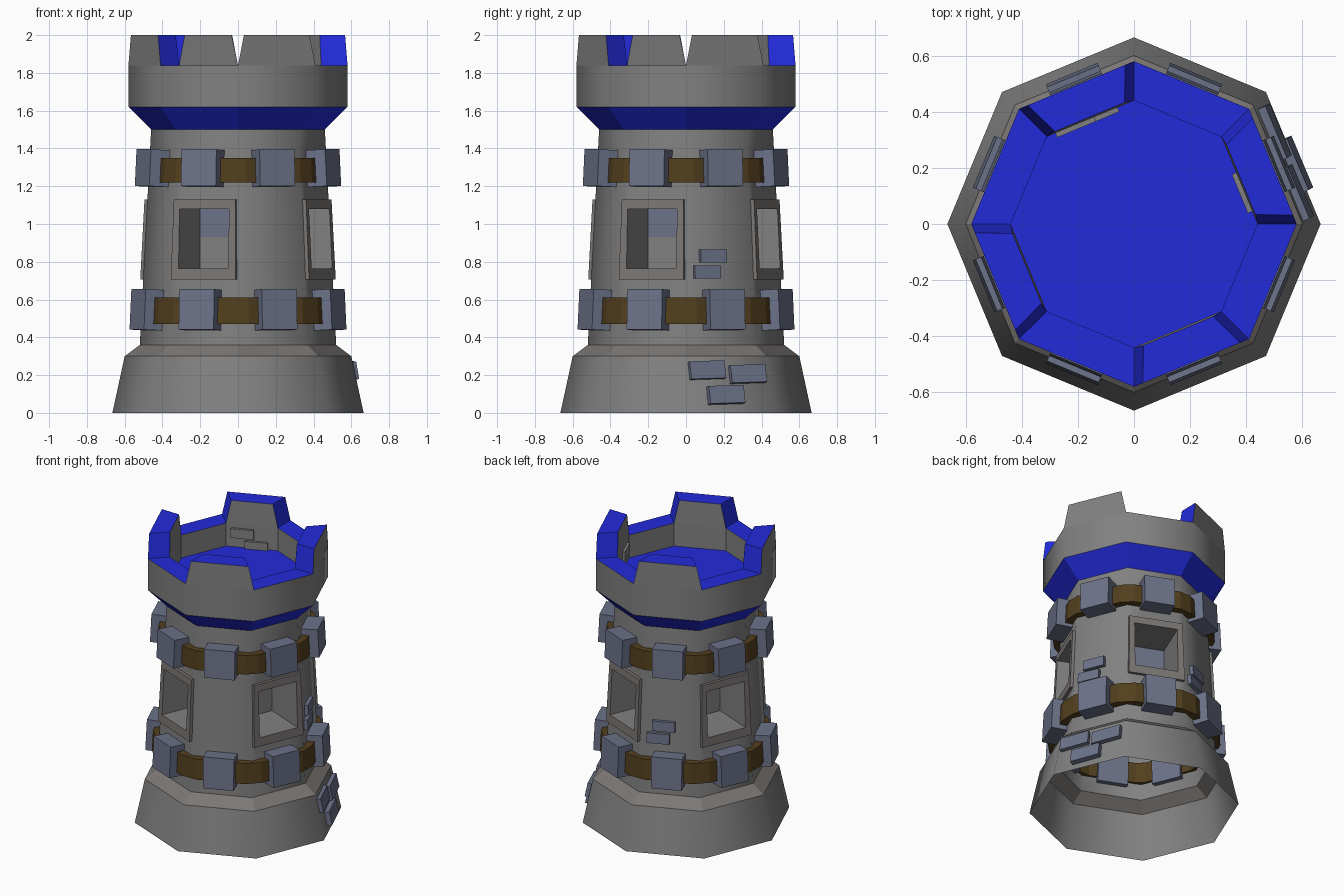
import bpy, bmesh, math
from mathutils import Matrix, Vector

if "Cube" in bpy.data.objects:
    bpy.data.objects.remove(bpy.data.objects["Cube"])

C = math.cos(math.pi / 8)          # apothem / radius of an octagon


def material(name, rgb):
    m = bpy.data.materials.new(name)
    m.diffuse_color = (*rgb, 1)
    m.use_nodes = True
    m.node_tree.nodes["Principled BSDF"].inputs["Base Color"].default_value = m.diffuse_color
    return m


STONE = material("grey stone", (0.22, 0.22, 0.22))
TRIM = material("warm grey trim", (0.20, 0.185, 0.175))
SLATE = material("slate blocks", (0.15, 0.17, 0.25))
WOOD = material("brown wood", (0.085, 0.05, 0.013))
BLUE = material("blue paint", (0.016, 0.024, 0.70))


def new_object(name, bm, mats, smooth=False, fix=False):
    bmesh.ops.remove_doubles(bm, verts=bm.verts, dist=0.0005)
    if fix:
        bmesh.ops.recalc_face_normals(bm, faces=bm.faces)
    for f in bm.faces:
        f.smooth = smooth
    me = bpy.data.meshes.new(name)
    bm.to_mesh(me)
    bm.free()
    for m in mats:
        me.materials.append(m)
    ob = bpy.data.objects.new(name, me)
    bpy.context.collection.objects.link(ob)
    return ob


def face(bm, pts, mat=0):
    f = bm.faces.new([bm.verts.new(p) for p in pts])
    f.material_index = mat
    return f


def corner(k, r, z):
    a = math.radians(45 * k)
    return Vector((r * math.cos(a), r * math.sin(a), z))


def on_face(k, u, d, z):
    """Point on octagon side k: u sideways, d outward, z up."""
    a = math.radians(45 * k + 22.5)
    return Vector((d * math.cos(a) - u * math.sin(a), d * math.sin(a) + u * math.cos(a), z))


def shell(name, profile, mat, smooth, sides=range(8)):
    bm = bmesh.new()
    for (r0, z0), (r1, z1) in zip(profile, profile[1:]):
        for k in sides:
            face(bm, [corner(k, r0, z0), corner(k + 1, r0, z0),
                      corner(k + 1, r1, z1), corner(k, r1, z1)])
    return new_object(name, bm, [mat], smooth)


def block(name, k, u, d, z, size, mat, tilt=0.0, roll=0.0):
    """Box on side k, centred at u, d, z; size = width, depth, height."""
    bm = bmesh.new()
    m = (Matrix.Translation(on_face(k, u, d, z))
         @ Matrix.Rotation(math.radians(45 * k - 67.5), 4, 'Z')
         @ Matrix.Rotation(tilt, 4, 'X') @ Matrix.Rotation(roll, 4, 'Y')
         @ Matrix.Diagonal((*size, 1)))
    bmesh.ops.create_cube(bm, size=1, matrix=m)
    return new_object(name, bm, [mat])


def wall_r(z):
    return 0.52 - 0.06 * (z - 0.36) / 1.14


def wall_d(z):
    return wall_r(z) * C


# Foot, ledge, blue corbel and parapet shells
shell("foot", [(0.665, 0), (0.60, 0.30)], STONE, True)
shell("foot_ledge", [(0.60, 0.30), (0.52, 0.36)], TRIM, False)
shell("corbel", [(0.46, 1.50), (0.58, 1.62)], BLUE, False)
shell("parapet_outside", [(0.58, 1.62), (0.58, 1.84)], STONE, True)
shell("parapet_inside", [(0.44, 1.84), (0.44, 1.68)], STONE, False)
shell("parapet_rim", [(0.58, 1.84), (0.44, 1.84)], BLUE, False, range(1, 8, 2))

bm = bmesh.new()
face(bm, [corner(k, 0.44, 1.68) for k in range(8)])
new_object("roof_floor", bm, [BLUE])

# Tapered merlons on every other side: grey faces, blue ends and tops
for k in range(0, 8, 2):
    bm = bmesh.new()
    ho, hi = 0.58 * math.sin(math.pi / 8), 0.44 * math.sin(math.pi / 8)
    do, di, t = 0.58 * C, 0.44 * C, 0.034
    lo = [on_face(k, -ho, do, 1.84), on_face(k, ho, do, 1.84),
          on_face(k, hi, di, 1.84), on_face(k, -hi, di, 1.84)]
    up = [on_face(k, -ho + t, do, 2), on_face(k, ho - t, do, 2),
          on_face(k, hi - t, di + 0.006, 2), on_face(k, -hi + t, di + 0.006, 2)]
    for i, mat in enumerate((0, 1, 0, 1)):
        j = (i + 1) % 4
        face(bm, [lo[i], lo[j], up[j], up[i]], mat)
    face(bm, up, 1)
    new_object("merlon", bm, [STONE, BLUE])


# Tower shaft with four window openings
def rect(k, hw0, hw1, z0, z1, off=0.0):
    return [on_face(k, -hw0, wall_d(z0) + off, z0), on_face(k, hw0, wall_d(z0) + off, z0),
            on_face(k, hw1, wall_d(z1) + off, z1), on_face(k, -hw1, wall_d(z1) + off, z1)]


def bridge(bm, a, b):
    for i in range(4):
        j = (i + 1) % 4
        face(bm, [a[i], a[j], b[j], b[i]])


W, Z0, Z1 = 0.142, 0.765, 1.08
bm = bmesh.new()
for k in range(8):
    side = [corner(k, 0.52, 0.36), corner(k + 1, 0.52, 0.36),
            corner(k + 1, 0.46, 1.5), corner(k, 0.46, 1.5)]
    if k % 2:
        bridge(bm, side, rect(k, W, W, Z0, Z1))
    else:
        face(bm, side)
new_object("tower_shaft", bm, [STONE], True)

for k in range(1, 8, 2):
    # Raised frame
    bm = bmesh.new()
    outer = rect(k, 0.185, 0.176, 0.705, 1.13, 0.02)
    bridge(bm, rect(k, 0.185, 0.176, 0.705, 1.13, -0.005), outer)
    bridge(bm, outer, rect(k, W, W, Z0, Z1, 0.02))
    new_object("window_frame", bm, [TRIM])
    # Deep recess with a back wall, slate in its upper half
    bm = bmesh.new()
    d, zm = 0.18, 0.93
    back = [on_face(k, u, d, z) for u, z in ((-W, Z0), (W, Z0), (W, Z1), (-W, Z1))]
    bridge(bm, rect(k, W, W, Z0, Z1, 0.02), back)
    mid = [on_face(k, -W, d, zm), on_face(k, W, d, zm)]
    face(bm, [back[0], back[1], mid[1], mid[0]])
    face(bm, [mid[0], mid[1], back[2], back[3]], 1)
    new_object("window_recess", bm, [STONE, SLATE])

# Wooden bands with clipped corners, and the slate blocks holding them
LEAN = math.atan(0.06 * C / 1.14)
for label, zb, hb, zk, hk, out in (("lower", 0.54, 0.14, 0.545, 0.215, 0.575),
                                   ("upper", 1.285, 0.13, 1.295, 0.195, 0.545)):
    bm = bmesh.new()
    loops = []
    for off, z in ((-0.015, -1), (0.05, -1), (0.05, 1), (-0.015, 1)):
        z = zb + z * hb / 2
        d = wall_d(z) + off
        loops.append([on_face(k, s * 0.155, d, z) for k in range(8) for s in (-1, 1)])
    for a, b in zip(loops, loops[1:] + loops[:1]):
        for i in range(16):
            j = (i + 1) % 16
            face(bm, [a[i], a[j], b[j], b[i]])
    new_object(label + "_band", bm, [WOOD], fix=True)
    for k in range(8):
        block(label + "_band_block", k, 0, out - 0.07, zk, (0.2, 0.14, hk), SLATE, LEAN)

# Loose bricks on the shaft
for k in (0, 2):
    for u, z in ((-0.04, 0.83), (-0.075, 0.745)):
        block("shaft_brick", k, u, wall_d(z) + 0.005, z, (0.148, 0.04, 0.068), SLATE, LEAN)

# Loose bricks on the foot
for u, z, off in ((-0.12, 0.225, 0.005), (0.11, 0.205, 0.01), (-0.025, 0.095, 0.015)):
    d = (0.665 - 0.065 * z / 0.30) * C + off
    block("foot_brick", 0, u, d, z, (0.2, 0.04, 0.095), SLATE, 0.2, 0.03)

# Bricks on the inside of the parapet
for k, u, z in ((2, 0.06, 1.78), (2, -0.03, 1.70), (0, -0.045, 1.78)):
    block("parapet_brick", k, u, 0.44 * C - 0.002, z, (0.15, 0.03, 0.065), STONE)
